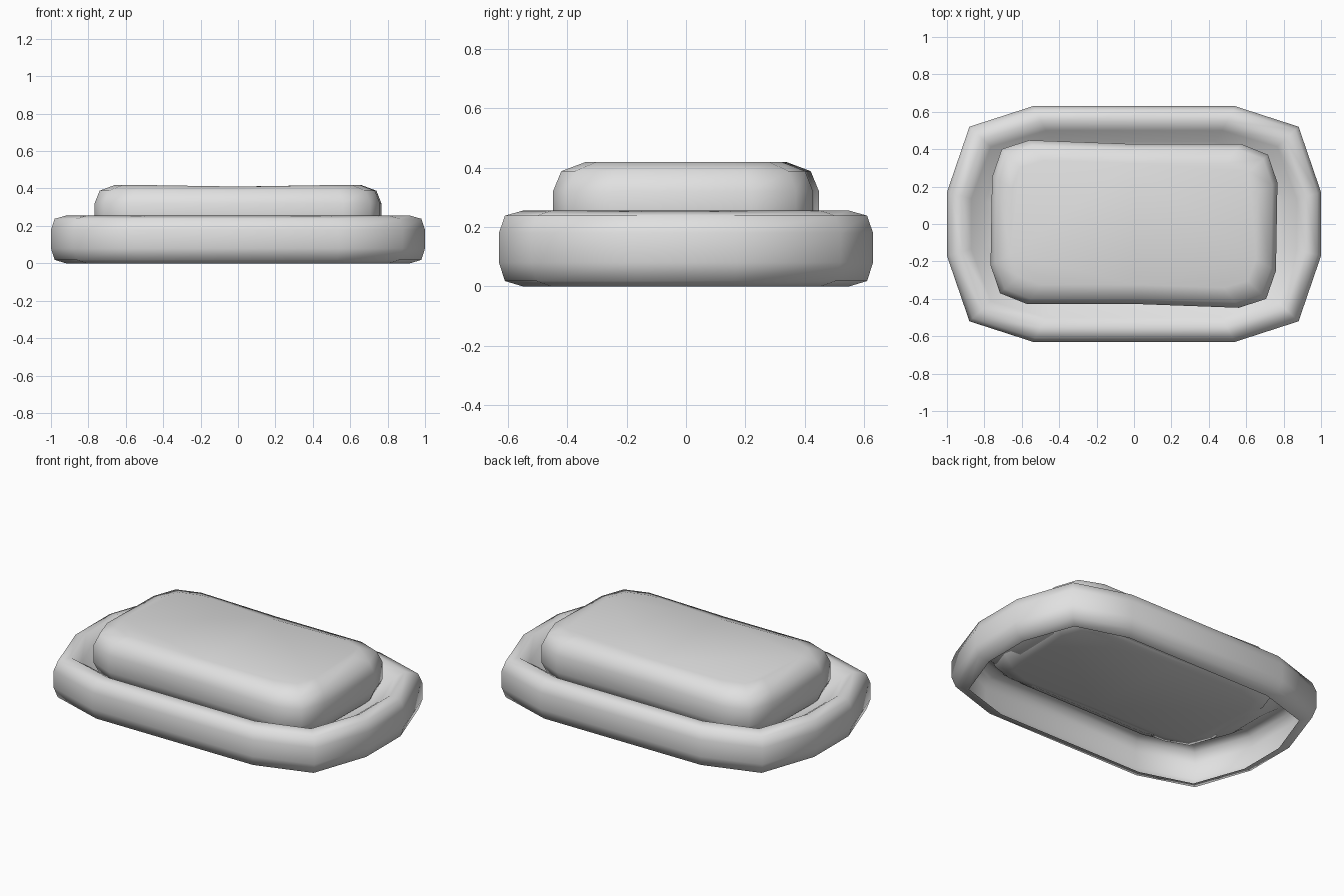
import bpy, bmesh

cube = bpy.data.objects.get("Cube")
if cube:
    bpy.data.objects.remove(cube, do_unlink=True)

grey = bpy.data.materials.new("plain_grey")
grey.use_nodes = True
grey.diffuse_color = (0.75, 0.75, 0.75, 1)
grey.node_tree.nodes["Principled BSDF"].inputs["Base Color"].default_value = (0.75, 0.75, 0.75, 1)


def loft(name, outline, levels, bottom_cap, sag=0.0):
    """Stack scaled copies of an outline; levels are (half width, half depth, z)."""
    bm = bmesh.new()
    wide = max(x for x, y in outline)
    deep = max(y for x, y in outline)
    rings = []
    for w, d, z in levels:
        rings.append([bm.verts.new((x * w / wide, y * d / deep,
                                    z - (sag if abs(x) < 0.1 and z > 0.4 else 0)))
                      for x, y in outline])
    n = len(outline)
    for a, b in zip(rings, rings[1:]):
        for i in range(n):
            j = (i + 1) % n
            bm.faces.new((a[i], a[j], b[j], b[i]))
    bm.faces.new(rings[-1])
    if bottom_cap:
        bm.faces.new(rings[0][::-1])
    for f in bm.faces:
        f.smooth = True
    mesh = bpy.data.meshes.new(name)
    bm.to_mesh(mesh)
    bm.free()
    mesh.materials.append(grey)
    obj = bpy.data.objects.new(name, mesh)
    bpy.context.collection.objects.link(obj)
    return obj


# Dish: thin shell, hollow underneath, wall curling over the rim down to a floor
quarter = [(1.0, 0.17), (0.88, 0.52), (0.54, 0.63)]
half = quarter + [(-x, y) for x, y in reversed(quarter)]
dish_outline = half + [(-x, -y) for x, y in half]
wall = [(0.92, 0.55, 0.0), (0.98, 0.61, 0.018), (1.0, 0.63, 0.08),
        (1.0, 0.63, 0.18), (0.98, 0.61, 0.238), (0.92, 0.55, 0.255)]
basin = [(0.87, 0.50, 0.22), (0.80, 0.44, 0.165), (0.71, 0.38, 0.135)]
loft("soap_dish", dish_outline, wall + basin, False)

# Soap: slightly skewed rounded bar sunk into the dish floor
side = [(0.765, 0.22), (0.715, 0.37), (0.57, 0.428), (-0.02, 0.428),
        (-0.56, 0.448), (-0.705, 0.40), (-0.757, 0.25)]
soap_outline = side + [(-x, -y) for x, y in side]
top = [(0.767, 0.448, 0.32), (0.74, 0.42, 0.388), (0.66, 0.34, 0.418)]
bottom = [(w, d, 0.54 - z) for w, d, z in reversed(top)]
loft("soap_bar", soap_outline, bottom + top, True, 0.008)
